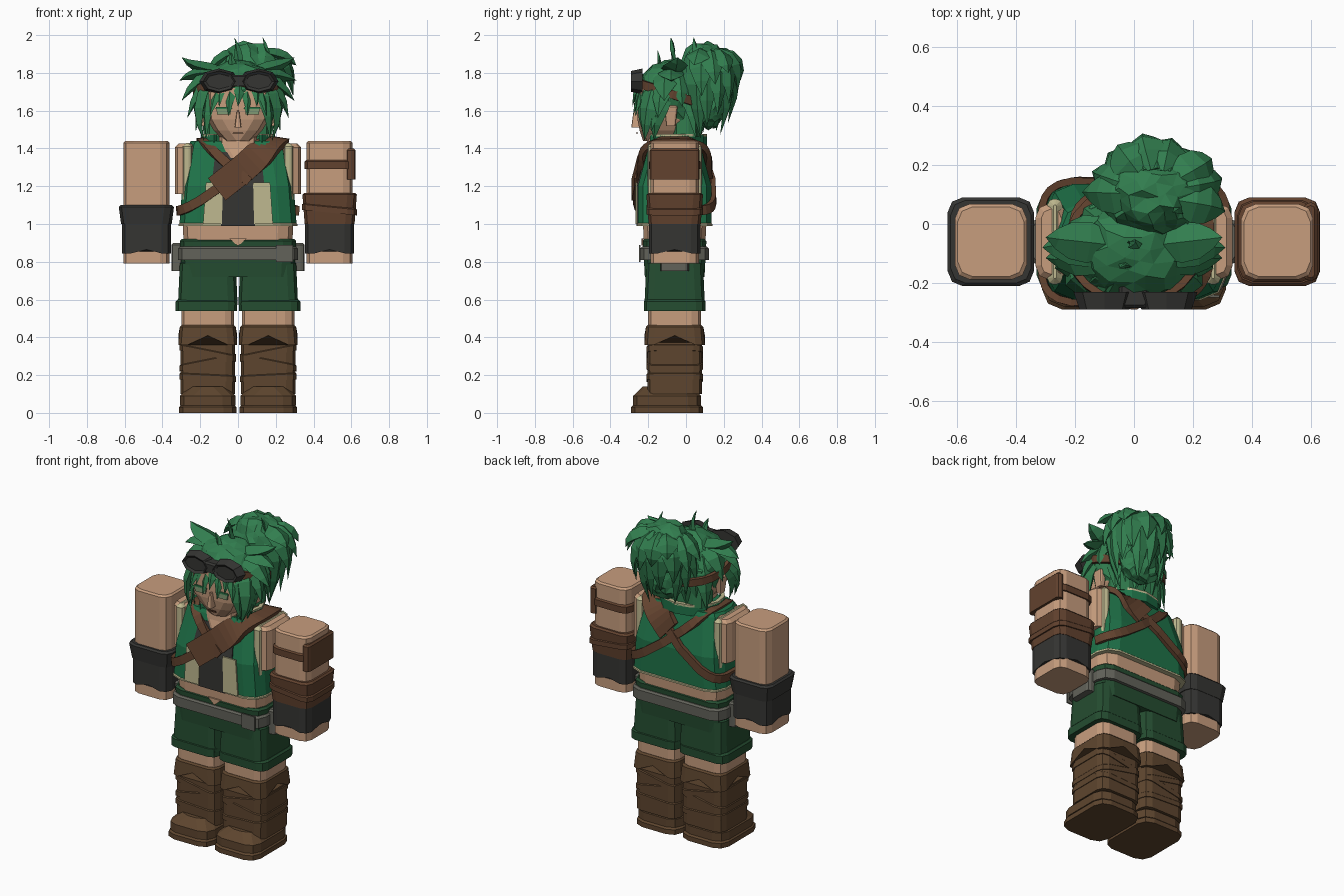
import bpy, bmesh, math, random
from mathutils import Matrix, Vector

random.seed(4)
if "Cube" in bpy.data.objects:
    bpy.data.objects.remove(bpy.data.objects["Cube"])


def colour(name, hexa):
    rgb = [(channel / 255) ** 2.2 for channel in bytes.fromhex(hexa)] + [1]
    material = bpy.data.materials.new(name)
    material.use_nodes = True
    material.diffuse_color = rgb
    shader = material.node_tree.nodes["Principled BSDF"]
    shader.inputs["Base Color"].default_value = rgb
    shader.inputs["Roughness"].default_value = .9
    return material


SKIN = colour("skin", "C69C7D")
HAIR = colour("hair green", "357D50")
VEST = colour("vest green", "24724A")
SHORTS = colour("dark green", "294E34")
BOOT = colour("boot brown", "5E4732")
LEATHER = colour("strap brown", "624432")
BLACK = colour("charcoal", "383836")
GREY = colour("belt grey", "62625A")
CREAM = colour("cream", "BDB78E")
EYE = colour("eye green", "7F9873")
MID = -.06  # depth of the body's centre line
ARM = .485  # sideways distance of each arm


def finish(name, bm, material):
    bmesh.ops.recalc_face_normals(bm, faces=bm.faces)
    mesh = bpy.data.meshes.new(name)
    bm.to_mesh(mesh)
    bm.free()
    mesh.materials.append(material)
    bpy.context.collection.objects.link(bpy.data.objects.new(name, mesh))


def bridge(bm, lower, upper):
    for k in range(len(lower)):
        n = (k + 1) % len(lower)
        bm.faces.new((lower[k], lower[n], upper[n], upper[k]))


def loft(name, material, x, y, sections, r=.05, notch=0, tilt=0):
    """Stack of rounded rectangles (z, half width, half depth), each side with a middle point."""
    bm = bmesh.new()
    rings = []
    for z, hx, hy in sections:
        c = min(r, hx * .9, hy * .9)
        ring = []
        for k, (sx, sy) in enumerate(((1, 1), (-1, 1), (-1, -1), (1, -1))):
            for j in range(3):
                a = math.pi / 4 * (2 * k + j)
                ring.append((sx * (hx - c) + c * math.cos(a), sy * (hy - c) + c * math.sin(a), 0))
            ring.append(((0, hy), (-hx, 0), (0, -hy), (hx, 0))[k] + (0 if rings else notch,))
        rings.append([bm.verts.new((x + u, y + v, z + up + tilt * u)) for u, v, up in ring])
    for lower, upper in zip(rings, rings[1:]):
        bridge(bm, lower, upper)
    bm.faces.new(rings[0])
    bm.faces.new(rings[-1])
    finish(name, bm, material)


def tube(name, material, x, y, half, z, flare=0, ease=.01, **shape):
    """Rounded block from z[0] to z[1], flared and eased at its top edge."""
    hx, hy = half[0] + flare, half[1] + flare
    loft(name, material, x, y, [(z[0], *half), (z[1] - ease, hx, hy), (z[1], hx - ease, hy - ease)], **shape)


def panel(name, material, x, y, z, low, high, lean=0, slope=0):
    """Thin trapezoid facing the front, with a half width below and above."""
    bm = bmesh.new()
    rings = [[bm.verts.new(p) for p in ((x - low, d, z[0]), (x + low, d, z[0]),
                                        (x + lean + high, d + slope, z[1]), (x + lean - high, d + slope, z[1]))]
             for d in (y, y + .009)]
    bridge(bm, *rings)
    bm.faces.new(rings[0])
    bm.faces.new(rings[1])
    finish(name, bm, material)


def strap(name, material, points, width, centre, radii, power=1, thick=.012, closed=False):
    """Flat band lying on a rounded body."""
    bm = bmesh.new()
    rings = []
    last = len(points) - 1
    for i, p in enumerate(points):
        before = points[i - 1] if i or closed else p
        after = points[(i + 1) % len(points)] if i < last or closed else p
        out = [(a - b) / c for a, b, c in zip(p, centre, radii)]
        out = Vector([math.copysign(abs(e) ** power, e) for e in out]).normalized()
        side = (after - before).cross(out).normalized() * width / 2
        out *= thick
        rings.append([bm.verts.new(p + v) for v in (side + out, out - side, -side - out, side - out)])
    for lower, upper in zip(rings, rings[1:]):
        bridge(bm, lower, upper)
    if closed:
        bridge(bm, rings[-1], rings[0])
    else:
        bm.faces.new(rings[0])
        bm.faces.new(rings[-1])
    finish(name, bm, material)


# Legs, boots, shorts, pouches, arms and face, both sides
for s, side in ((1, "left_"), (-1, "right_")):
    leg, arm = s * .16, s * ARM
    tube(side + "leg", SKIN, leg, MID, (.14, .14), (.44, .6))
    tube(side + "sole", BOOT, leg, -.1, (.152, .19), (0, .04), r=.07)
    tube(side + "foot", BOOT, leg, -.1, (.147, .18), (.04, .14), ease=.05, r=.07)
    tube(side + "boot", BOOT, leg, MID, (.145, .145), (.1, .45))
    for z, lean in ((.17, .05), (.25, -.2), (.3, .2)):
        tube(side + "boot_fold", BOOT, leg, MID, (.149, .15), (z, z + .04), tilt=s * lean)
    tube(side + "boot_cuff", BOOT, leg, MID, (.156, .16), (.36, .465), flare=-.008, notch=.05)
    tube(side + "shorts_leg", SHORTS, s * .16, MID, (.158, .16), (.57, .8), flare=-.01)
    tube(side + "shorts_hem", SHORTS, s * .167, MID, (.163, .163), (.54, .6))
    tube(side + "pouch", GREY, s * .32, MID, (.032, .075), (.75, .9), r=.02)
    tube(side + "arm", SKIN, arm, MID, (.122, .128), (.79, 1.44))
    tube(side + "glove", BLACK, arm, MID, (.129, .136), (.845, 1.02), notch=.02)
    tube(side + "shoulder", SKIN, s * .28, MID, (.054, .13), (1.16, 1.425), ease=.02)
    tube(side + "armhole_trim", CREAM, s * .268, MID, (.025, .145), (1.13, 1.43), ease=.02, r=.02)
    panel(side + "lapel", CREAM, s * .135, -.268, (1, 1.22), .05, .045, lean=-s * .01)
    panel(side + "eye", EYE, s * .075, -.268, (1.58, 1.61), .035, .04)
    panel(side + "lash", HAIR, s * .075, -.27, (1.61, 1.62), .045, .04)
    tube(side + "ear", SKIN, s * .185, -.08, (.015, .025), (1.52, 1.63), flare=.01, r=.01)

# Arm gear: flared cuff on one side, bracer and padded band on the other
tube("right_glove_cuff", BLACK, -ARM, MID, (.134, .138), (1, 1.1), flare=.012)
tube("left_bracer", LEATHER, ARM, MID, (.132, .138), (1, 1.165), flare=.012)
tube("left_bracer_band", LEATHER, ARM, MID, (.145, .15), (1.06, 1.1), tilt=-.1)
tube("left_arm_band", LEATHER, ARM, MID, (.132, .136), (1.29, 1.34))
tube("left_arm_pad", LEATHER, .598, MID, (.024, .132), (1.235, 1.4), r=.02)

# Hips, belt and midriff
tube("shorts_waist", SHORTS, 0, MID, (.298, .158), (.72, .92), flare=.01, r=.07)
panel("waist_notch", SKIN, 0, -.235, (.885, .922), .003, .045)
tube("belt", GREY, 0, MID, (.317, .182), (.81, .88), r=.07)
panel("belt_buckle", GREY, .245, -.249, (.8, .89), .045, .045)
tube("midriff", SKIN, 0, MID, (.285, .16), (.85, 1.05), flare=.01, r=.08)

# Vest, shirt, neckline and collar
loft("vest", VEST, 0, MID, [(1, .31, .195), (1.2, .295, .195), (1.42, .26, .135), (1.44, .25, .125)], r=.09)
tube("vest_hem", CREAM, 0, MID, (.314, .199), (.99, 1.01), r=.09)
panel("shirt", BLACK, 0, -.263, (.99, 1.2), .09, .09)
panel("shirt_yoke", BLACK, 0, -.263, (1.2, 1.38), .14, .12, slope=.055)
loft("neck", SKIN, 0, -.1, [(1.35, .07, .125), (1.4, .1, .11), (1.48, .1, .1)])
arc = [math.radians(d) for d in range(-50, 240, 28)]
for name, z, width, material in (("collar", 1.44, .06, VEST), ("collar_trim", 1.47, .014, CREAM)):
    strap(name, material, [Vector((.185 * math.cos(a), MID + .16 * math.sin(a), z)) for a in arc],
          width, centre=(0, MID, z), radii=(1, 1, 1))


def across(s, start, end, steps=24):
    """Path round the torso from one shoulder to the opposite hip; angle 0 is the shoulder."""
    path = []
    for i in range(steps):
        a = start + (end - start) * i / steps
        u, v = (math.copysign(abs(e) ** .45, e) for e in (math.cos(a), math.sin(a)))
        z = 1.07 + .375 * ((1 + u) / 2) ** 1.3
        depth = .21 - .28 * max(0, z - 1.2)
        path.append(Vector((s * (.255 * u - .06), MID + depth * v, z)))
    return path


# Crossed chest straps, one with a wide shoulder guard
torso = dict(centre=(0, MID, 1.2), radii=(.32, .2, .25), power=4)
strap("long_strap", LEATHER, across(1, 0, math.tau), .05, closed=True, **torso)
strap("short_strap", LEATHER, across(-1, -math.pi / 2, math.pi), .05, **torso)
strap("shoulder_guard", LEATHER, across(1, -1.6, 1.6), .15, thick=.018, **torso)

# Head and face
widths = [(i / 5, math.sin(min(1, .3 + i / 4) * math.pi / 2)) for i in range(6)]
loft("head", SKIN, 0, -.1, [(1.44 + .28 * t, .17 * w, .1 + .06 * w) for t, w in widths], r=.08)
tube("nose", SKIN, 0, -.26, (.018, .03), (1.51, 1.6), flare=-.012, ease=.002, r=.01)
panel("mouth", LEATHER, 0, -.264, (1.478, 1.485), .03, .025)

# Hair: faceted masses with tapered locks
tube("hair_undercut", HAIR, 0, .005, (.17, .075), (1.46, 1.7), r=.07)
hair = bmesh.new()
HEAD, TAIL = Vector((0, -.08, 1.67)), Vector((.07, .1, 1.8))


def jitter(size):
    return Vector([random.uniform(-size, size) for _ in range(3)])


def mass(centre, *radii):
    for v in bmesh.ops.create_icosphere(hair, subdivisions=3, radius=1)["verts"]:
        v.co = centre + Vector([e * r for e, r in zip(v.co, radii)]) + jitter(.012)


def lock(root, bend, tip, width, centre):
    rings = []
    for i, size in enumerate((.6, 1, .9, .5)):
        t = i / 4
        p = root.lerp(bend, t).lerp(bend.lerp(tip, t), t)
        along = (bend - root).lerp(tip - bend, t).normalized()
        side = along.cross(p - centre).normalized()
        out = side.cross(along) / 2
        rings.append([hair.verts.new(p + q * width * size) for q in (side, out, -side, -out)])
    end = hair.verts.new(tip)
    hair.faces.new(rings[0])
    for lower, upper in zip(rings, rings[1:]):
        bridge(hair, lower, upper)
    for k in range(4):
        hair.faces.new((rings[-1][k], rings[-1][(k + 1) % 4], end))


def fall(centre, x, y, z, reach, rise=.14, width=.07):
    """Lock from the crown of a mass, over its side and down to a tip."""
    tip = Vector((x, y, z))
    away = Vector((x - centre.x, y - centre.y, 0)).normalized()
    crown = centre + Vector((0, 0, rise))
    bend = centre + away * reach
    bend.z = crown.z * .75 + z / 4
    lock(crown + away * .08, bend + jitter(.02), tip, width, centre)


mass(HEAD, .205, .185, .2)
open_face = [f for f in hair.faces if f.calc_center_median().y < -.16 and f.calc_center_median().z < HEAD.z]
bmesh.ops.delete(hair, geom=open_face, context="FACES")
mass(TAIL, .17, .14, .165)
mass(TAIL + Vector((0, .03, -.16)), .13, .08, .14)
for i in range(7):
    x = (i - 3) * .05
    fall(HEAD, x, abs(x) / 10 - .285, 1.57 + i % 2 * .05, reach=.19, width=.045)
    fall(HEAD, x * 1.2, .09 - abs(x) / 4, 1.45 + i % 2 * .03, reach=.21, rise=.12)
for s in (-1, 1):
    for i in range(6):
        t = i / 4
        fall(HEAD, s * (.17 + .14 * math.sin(t * math.pi / 2)), .14 * t - .22, 1.45 + .31 * t ** 1.5, reach=.24)
    # Long locks in front of the ears, and one behind
    for y in (-.21, -.16):
        lock(Vector((s * .15, y + .06, 1.75)), Vector((s * .25, y, 1.62)), Vector((s * .18, y - .01, 1.44)), .06, HEAD)
    fall(HEAD, s * .24, -.02, 1.62, reach=.24)
for i in range(20):
    t, a = i / 19, i * 2.4 % 3.8 - .3
    r = .25 - .15 * t * t
    fall(TAIL, TAIL.x + r * math.cos(a), TAIL.y + r * .78 * math.sin(a), 1.84 - .39 * t, reach=.2, rise=.11)
for x, y, z in ((-.02, -.08, 1.99), (-.05, -.15, 1.92), (.13, .04, 1.99)):
    tip = Vector((x, y, z))
    lock(tip + Vector((.02, .02, -.17)), tip + Vector((.03, .01, -.06)), tip, .025, HEAD)
finish("hair", hair, HAIR)

# Goggles and their strap
for x in (-.1, .11):
    bm = bmesh.new()
    place = Matrix.Translation((x, -.26, 1.755)) @ Matrix.Rotation(math.pi / 2, 4, "X")
    bmesh.ops.create_cone(bm, cap_ends=True, segments=8, radius1=.105, radius2=.085, depth=.06,
                          matrix=place @ Matrix.Diagonal((1, .65, 1, 1)))
    bm.normal_update()
    front = min(bm.faces, key=lambda f: f.calc_center_median().y)
    bmesh.ops.inset_individual(bm, faces=[front], thickness=.015, depth=-.01)
    finish("goggle_lens", bm, BLACK)
tube("goggle_bridge", BLACK, 0, -.24, (.05, .045), (1.73, 1.79), r=.01)
loop = [math.tau * k / 24 for k in range(24)]
strap("goggle_strap", LEATHER, [Vector((.225 * math.cos(a), .195 * math.sin(a) - .07, 1.685 - .065 * math.sin(a)))
                                for a in loop], .045, centre=(0, -.07, 1.685), radii=(1, 1, 9), closed=True)
